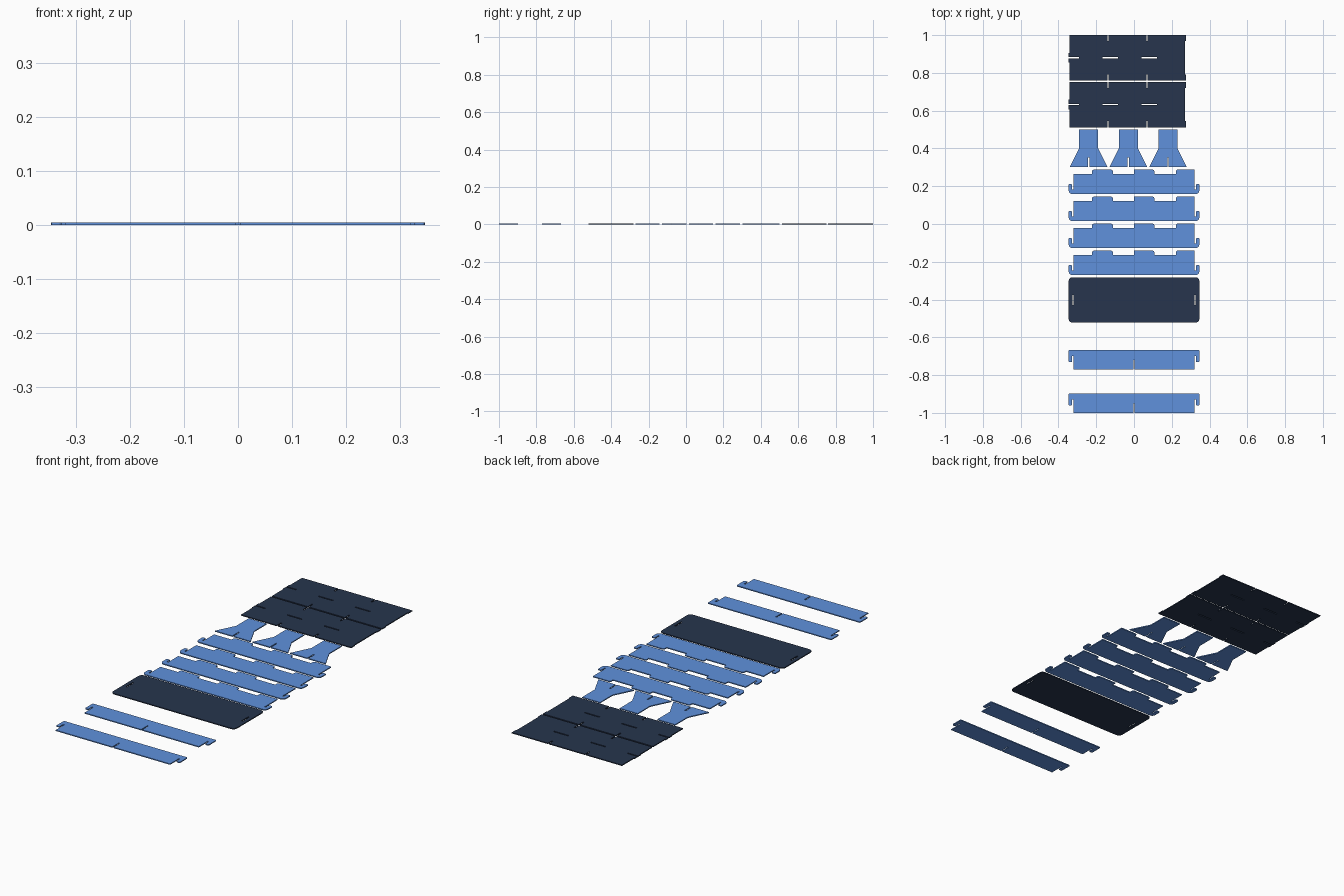
import bpy, bmesh, math
from mathutils import Vector

if "Cube" in bpy.data.objects:
    bpy.data.objects.remove(bpy.data.objects["Cube"])

T = 0.005   # sheet thickness
S = 0.0033  # half width of a slot


def material(name, rgb):
    m = bpy.data.materials.new(name)
    m.diffuse_color = (*rgb, 1)
    m.use_nodes = True
    m.node_tree.nodes["Principled BSDF"].inputs["Base Color"].default_value = m.diffuse_color
    return m


BLUE = material("blue_sheet", (0.115, 0.285, 0.72))
DARK = material("dark_sheet", (0.02, 0.036, 0.075))


def fillet(points, steps=5):
    """Points are (x, y) or (x, y, radius); round those with a radius."""
    out = []
    for i, p in enumerate(points):
        c = Vector(p[:2])
        if len(p) < 3:
            out.append(c)
            continue
        a = (Vector(points[i - 1][:2]) - c).normalized() * p[2]
        b = (Vector(points[(i + 1) % len(points)][:2]) - c).normalized() * p[2]
        for k in range(steps + 1):
            t = k / steps * math.pi / 2
            out.append(c + a * (1 - math.sin(t)) + b * (1 - math.cos(t)))
    return out


def rect(x0, x1, y0, y1):
    return [(x0, y0), (x1, y0), (x1, y1), (x0, y1)]


def plate(name, outline, mat, y, x=0, holes=()):
    """Flat cut sheet from an outline and holes."""
    cu = bpy.data.curves.new(name, 'CURVE')
    cu.dimensions, cu.fill_mode, cu.extrude = '2D', 'BOTH', T / 2
    for loop in [outline, *holes]:
        pts = fillet(loop)
        sp = cu.splines.new('POLY')
        sp.points.add(len(pts) - 1)
        for q, p in zip(sp.points, pts):
            q.co = (p[0], p[1], 0, 1)
        sp.use_cyclic_u = True
    tmp = bpy.data.objects.new(name + "_curve", cu)
    bpy.context.collection.objects.link(tmp)
    dg = bpy.context.evaluated_depsgraph_get()
    me = bpy.data.meshes.new_from_object(tmp.evaluated_get(dg))
    bpy.data.objects.remove(tmp)
    bm = bmesh.new()
    bm.from_mesh(me)
    bmesh.ops.remove_doubles(bm, verts=bm.verts, dist=1e-5)
    bmesh.ops.recalc_face_normals(bm, faces=bm.faces)
    for f in bm.faces:
        f.smooth = False
    bm.to_mesh(me)
    bm.free()
    me.materials.clear()
    me.materials.append(mat)
    ob = bpy.data.objects.new(name, me)
    ob.location = (x, y, T / 2)
    bpy.context.collection.objects.link(ob)


# Shelf panels: edge notches, two closed slots and one open slot
H, NX = 0.12, (-0.138, 0.069)
panel = [(-0.342, -H)]
for n in NX:
    panel += [(n - S, -H), (n - S, -H + 0.032), (n + S, -H + 0.032), (n + S, -H)]
panel += [(0.275, -H), (0.275, -0.088), (0.271, -0.088), (0.271, 0.088), (0.275, 0.088), (0.275, H)]
for n in reversed(NX):
    panel += [(n + S, H), (n + S, H - 0.032), (n - S, H - 0.032), (n - S, H)]
panel += [(-0.342, H), (-0.342, 0.026), (-0.346, 0.026), (-0.346, S), (-0.29, S),
          (-0.29, -S), (-0.346, -S), (-0.346, -0.026), (-0.342, -0.026)]
slots = [rect(-0.166, -0.084, -S, S), rect(0.041, 0.123, -S, S)]
for i, y in enumerate((0.88, 0.632)):
    plate(f"shelf_panel_{i + 1}", panel, DARK, y, holes=slots)

# Flared feet with a centre slot
foot = [(-0.1, 0), (-S, 0), (-S, 0.05), (S, 0.05), (S, 0),
        (0.1, 0), (0.05, 0.1), (0.05, 0.2), (-0.05, 0.2), (-0.05, 0.1)]
for i, x in enumerate((-0.24, -0.03, 0.18)):
    plate(f"flared_foot_{i + 1}", foot, BLUE, 0.301, x)

# Side rails: castellated top edge, upward hooks at the ends
B = 0.32
rail = [(-0.346, 0, 0.02), (0.346, 0, 0.02), (0.346, 0.053, 0.005), (B + 0.007, 0.053, 0.005),
        (B + 0.007, 0.025), (B, 0.025), (B, 0.13),
        (0.222, 0.13, 0.01), (0.222, 0.108), (0.108, 0.108), (0.108, 0.13, 0.01),
        (0, 0.13), (0, 0.108), (-0.112, 0.108), (-0.112, 0.13, 0.01),
        (-0.222, 0.13, 0.01), (-0.222, 0.108), (-B, 0.108),
        (-B, 0.025), (-B - 0.007, 0.025), (-B - 0.007, 0.053, 0.005), (-0.346, 0.053, 0.005)]
for i in range(4):
    plate(f"side_rail_{i + 1}", rail, BLUE, 0.158 - 0.143 * i)

# Rounded end plate with two slots
end = [(-0.346, -0.12, 0.02), (0.346, -0.12, 0.02), (0.346, 0.12, 0.02), (-0.346, 0.12, 0.02)]
plate("end_plate", end, DARK, -0.402,
      holes=[rect(s * 0.3235 - S, s * 0.3235 + S, -0.027, 0.027) for s in (-1, 1)])

# Cross beams: downward hooks and a centre slot
half = [(S, 0.05), (S, 0), (B, 0), (B, 0.07), (B + 0.007, 0.07),
        (B + 0.007, 0.04, 0.005), (0.346, 0.04, 0.005), (0.346, 0.103, 0.005)]
beam = half + [(-p[0], *p[1:]) for p in reversed(half)]
for i, y in enumerate((-0.77, -1.0)):
    plate(f"cross_beam_{i + 1}", beam, BLUE, y)
